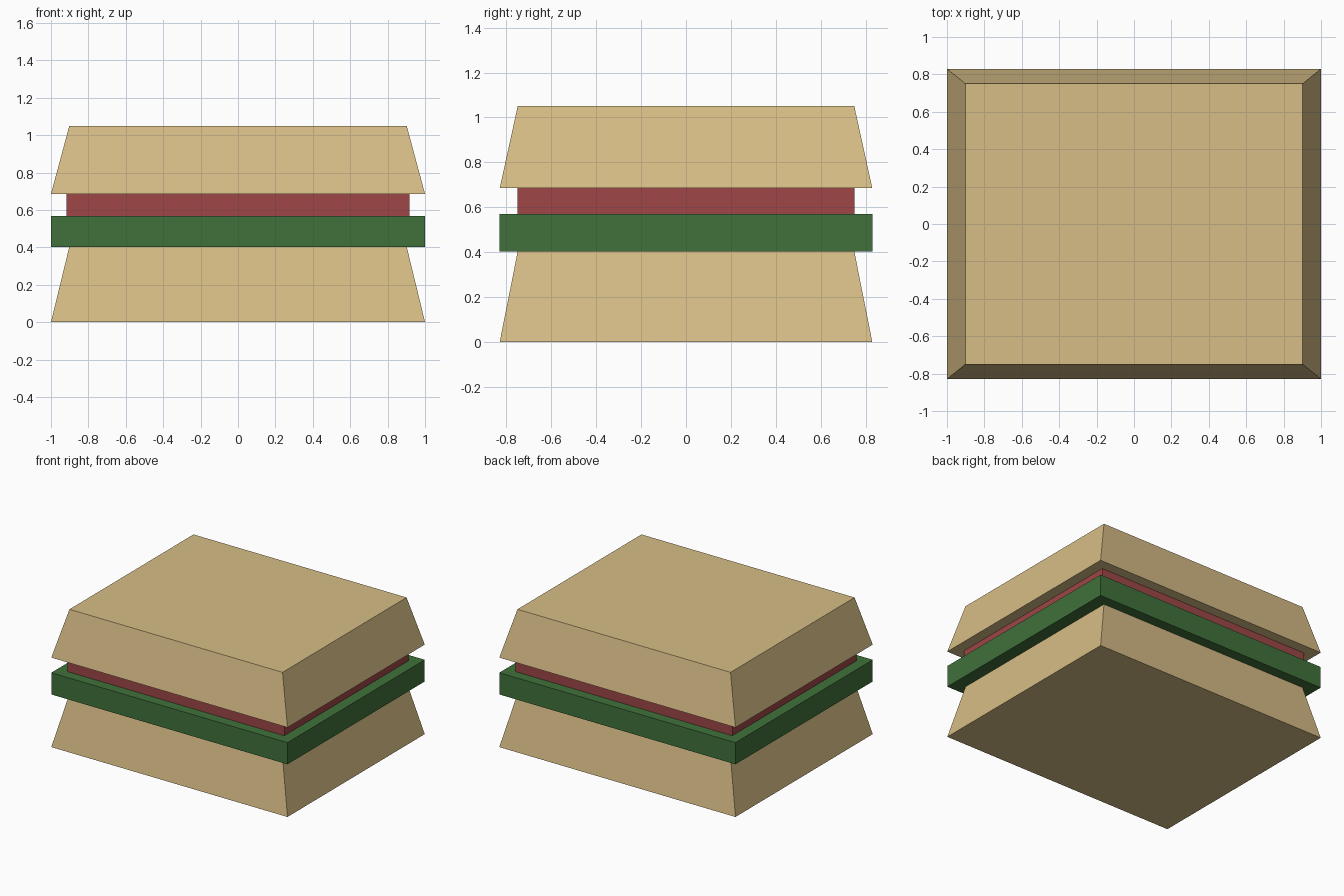
import bpy
import bmesh

if "Cube" in bpy.data.objects:
    bpy.data.objects.remove(bpy.data.objects["Cube"])


def material(name, colour):
    m = bpy.data.materials.new(name)
    m.diffuse_color = (*colour, 1.0)
    m.use_nodes = True
    m.node_tree.nodes["Principled BSDF"].inputs["Base Color"].default_value = m.diffuse_color
    return m


bread = material("bread tan", (0.68, 0.51, 0.24))
green = material("lettuce green", (0.051, 0.165, 0.043))
red = material("filling red", (0.342, 0.061, 0.061))


def slab(name, z0, z1, base, top, mat):
    """Four-sided layer with half sizes base at z0 and top at z1."""
    bm = bmesh.new()
    bmesh.ops.create_cube(bm, size=2)
    for v in bm.verts:
        half, z = (top, z1) if v.co.z > 0 else (base, z0)
        v.co = (v.co.x * half[0], v.co.y * half[1], z)
    mesh = bpy.data.meshes.new(name)
    bm.to_mesh(mesh)
    bm.free()
    mesh.materials.append(mat)
    obj = bpy.data.objects.new(name, mesh)
    bpy.context.collection.objects.link(obj)


wide, narrow, filling = (1.0, 0.83), (0.902, 0.75), (0.917, 0.75)

# Tapered bread slices
slab("bottom_bread", 0.0, 0.403, wide, narrow, bread)
slab("top_bread", 0.685, 1.05, wide, narrow, bread)
# Flat layers between them
slab("lettuce", 0.403, 0.569, wide, wide, green)
slab("meat_filling", 0.569, 0.685, filling, filling, red)
